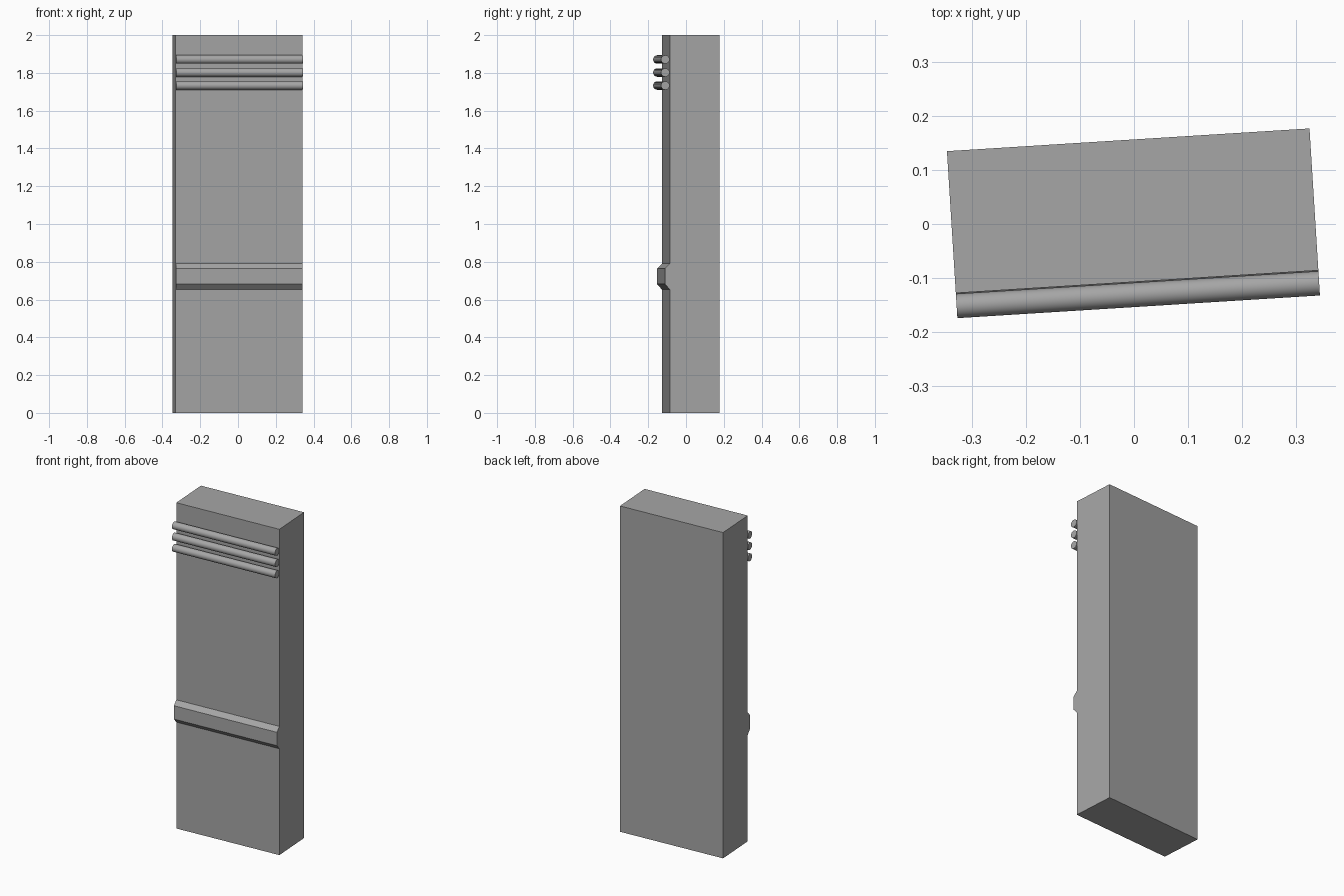
import bpy
import math
from mathutils import Matrix

cube = bpy.data.objects.get("Cube")
if cube:
    bpy.data.objects.remove(cube, do_unlink=True)

WIDTH, DEPTH, HEIGHT = 0.672, 0.263, 2.0
FRONT = -DEPTH / 2
RADIUS = 0.0225
# The whole panel is turned slightly about the vertical axis
PLACE = Matrix.Translation((-0.0025, 0.0245, 0)) @ Matrix.Rotation(math.radians(3.58), 4, "Z")

grey = bpy.data.materials.new("plain_grey")
grey.use_nodes = True
colour = (0.38, 0.38, 0.38, 1)
grey.diffuse_color = colour
grey.node_tree.nodes["Principled BSDF"].inputs["Base Color"].default_value = colour


def extrude_profile(name, profile):
    """Sweep a closed (y, z) profile across the panel's width."""
    n = len(profile)
    verts = [(x, y, z) for x in (-WIDTH / 2, WIDTH / 2) for y, z in profile]
    faces = [tuple(reversed(range(n))), tuple(range(n, 2 * n))]
    faces += [(i, (i + 1) % n, n + (i + 1) % n, n + i) for i in range(n)]
    mesh = bpy.data.meshes.new(name)
    mesh.from_pydata(verts, [], faces)
    mesh.materials.append(grey)
    obj = bpy.data.objects.new(name, mesh)
    bpy.context.collection.objects.link(obj)
    obj.matrix_world = PLACE
    return obj


# Upright slab
extrude_profile("slab", [(FRONT, 0), (-FRONT, 0), (-FRONT, HEIGHT), (FRONT, HEIGHT)])

# Chamfered rail across the front
OUT = FRONT - 0.026
extrude_profile("rail", [(FRONT, 0.653), (FRONT, 0.79), (OUT, 0.764), (OUT, 0.682)][::-1])

# Three round bars near the top
for i, z in enumerate((1.733, 1.802, 1.871)):
    circle = [(FRONT - 0.024 + RADIUS * math.cos(a), z + RADIUS * math.sin(a))
              for a in (math.tau * k / 32 for k in range(32))]
    bar = extrude_profile(f"round_bar_{i + 1}", circle)
    bpy.ops.object.select_all(action="DESELECT")
    bar.select_set(True)
    bpy.context.view_layer.objects.active = bar
    bpy.ops.object.shade_smooth_by_angle(angle=math.radians(30))
